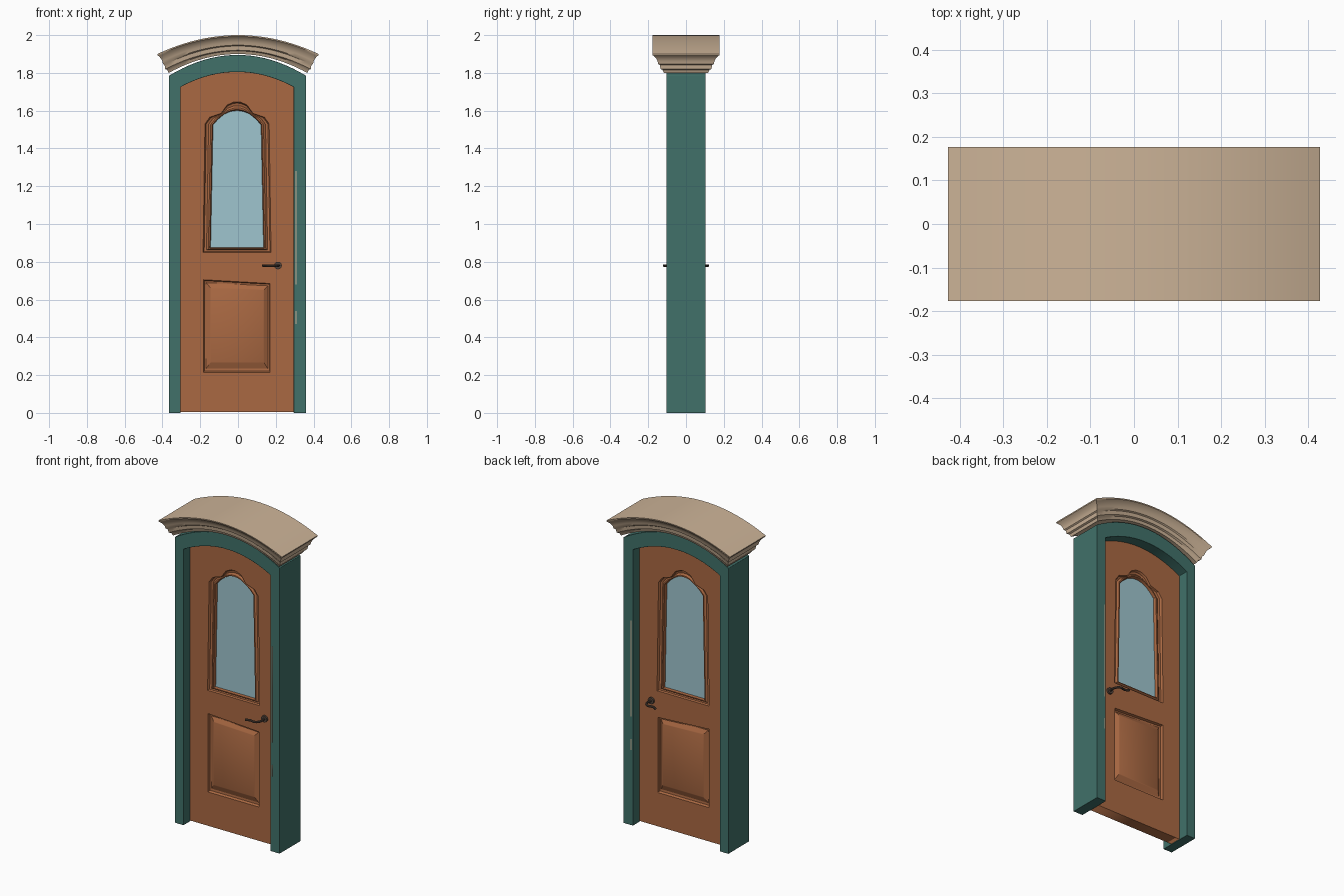
import bpy
import bmesh
import math
from mathutils import Matrix

cube = bpy.data.objects.get("Cube")
if cube:
    bpy.data.objects.remove(cube, do_unlink=True)


def material(name, rgb):
    m = bpy.data.materials.new(name)
    m.use_nodes = True
    m.diffuse_color = (*rgb, 1)
    m.node_tree.nodes["Principled BSDF"].inputs["Base Color"].default_value = (*rgb, 1)
    return m


TEAL = material("teal paint", (0.052, 0.165, 0.143))
WOOD = material("warm wood", (0.40, 0.140, 0.055))
STONE = material("beige stone", (0.61, 0.456, 0.314))
GLASS = material("pale blue glass", (0.345, 0.56, 0.62))
BRONZE = material("dark bronze", (0.09, 0.06, 0.045))


def activate(ob):
    bpy.ops.object.select_all(action='DESELECT')
    ob.select_set(True)
    bpy.context.view_layer.objects.active = ob


def smooth(ob, degrees=30):
    activate(ob)
    bpy.ops.object.shade_smooth_by_angle(angle=math.radians(degrees))


def add_curve(name, dims, mat):
    cu = bpy.data.curves.new(name, 'CURVE')
    cu.dimensions = dims
    cu.materials.append(mat)
    ob = bpy.data.objects.new(name, cu)
    bpy.context.collection.objects.link(ob)
    return ob, cu


def slab(name, outlines, half_depth, mat):
    """Upright plate from (x, z) outlines; inner outlines become holes."""
    ob, cu = add_curve(name, '2D', mat)
    cu.fill_mode = 'BOTH'
    cu.extrude = half_depth
    for pts in outlines:
        sp = cu.splines.new('POLY')
        sp.points.add(len(pts) - 1)
        for p, (x, z) in zip(sp.points, pts):
            p.co = (x, z, 0, 1)
        sp.use_cyclic_u = True
    activate(ob)
    bpy.ops.object.convert(target='MESH')
    ob = bpy.context.object
    ob.data.transform(Matrix.Rotation(math.pi / 2, 4, 'X'))
    bm = bmesh.new()
    bm.from_mesh(ob.data)
    bmesh.ops.remove_doubles(bm, verts=bm.verts, dist=1e-5)
    bmesh.ops.recalc_face_normals(bm, faces=bm.faces)
    bm.to_mesh(ob.data)
    bm.free()
    return ob


def loft(name, rings, mat, tube=False):
    """Skin equal-length rings; close as a tube or cap both ends."""
    bm = bmesh.new()
    vr = [[bm.verts.new(p) for p in r] for r in rings]
    n = len(rings[0])
    pairs = list(zip(vr, vr[1:])) + ([(vr[-1], vr[0])] if tube else [])
    for a, b in pairs:
        for i in range(n):
            j = (i + 1) % n
            bm.faces.new((a[i], a[j], b[j], b[i]))
    if not tube:
        bm.faces.new(vr[0])
        bm.faces.new(vr[-1])
    bmesh.ops.recalc_face_normals(bm, faces=bm.faces)
    me = bpy.data.meshes.new(name)
    bm.to_mesh(me)
    bm.free()
    me.materials.append(mat)
    ob = bpy.data.objects.new(name, me)
    bpy.context.collection.objects.link(ob)
    smooth(ob)
    return ob


def arch(cx, half, spring, rise, n=20):
    us = [-1 + 2 * i / n for i in range(n + 1)]
    return [(cx + u * half, spring + rise * (1 - u * u)) for u in us]


def mirrored(half, cx=-0.005):
    return [(cx + x, z) for x, z in half] + [(cx - x, z) for x, z in half[-2::-1]]


def blend(a, b, t, y):
    return [(p[0] + (q[0] - p[0]) * t, y, p[1] + (q[1] - p[1]) * t) for p, q in zip(a, b)]


# Door frame: jambs and arched head in one outline
outer = arch(-0.0025, 0.3625, 1.785, 0.11)
inner = arch(-0.005, 0.30, 1.725, 0.08)
frame_outline = ([(outer[0][0], 0)] + outer + [(outer[-1][0], 0), (inner[-1][0], 0)]
                 + inner[::-1] + [(inner[0][0], 0)])
frame = slab("door_frame", [frame_outline], 0.103, TEAL)
bev = frame.modifiers.new("soft_edges", 'BEVEL')
bev.width = 0.006
bev.segments = 2
bev.angle_limit = math.radians(40)
smooth(frame)

# Door leaf with openings for the two panels
upper_outer = mirrored([(.18, .85), (.17, 1.53), (.145, 1.565), (.085, 1.585), (.053, 1.63), (.02, 1.645), (0, 1.647)])
window = mirrored([(.14, .875), (.127, 1.525), (.1, 1.555), (.07, 1.58), (.045, 1.592), (.02, 1.599), (0, 1.60)])
lower_outer = [(-.183, .215), (.17, .215), (.17, .685), (-.183, .705)]
lower_field = [(-.143, .27), (.135, .27), (.135, .65), (-.143, .66)]
T = 0.036
leaf = arch(-0.005, 0.304, 1.727, 0.082)
slab("door_leaf", [[(leaf[0][0], .004)] + leaf + [(leaf[-1][0], .004)],
                   upper_outer, lower_outer], T, WOOD)

# Window moulding and lower raised panel, same on both faces
rim = [(1, .012), (.88, .03), (.7, .03), (.45, .021), (.15, .024), (0, T)]
field = [(1, .034), (.9, .032), (.35, .02), (.12, .022), (0, T)]


def both_faces(a, b, steps):
    return ([blend(a, b, t, -y) for t, y in steps]
            + [blend(a, b, t, y) for t, y in reversed(steps)])


loft("window_moulding", both_faces(upper_outer, window, rim), WOOD, tube=True)
loft("lower_panel", both_faces(lower_outer, lower_field, field), WOOD)
loft("window_glass", [blend(window, window, 0, y) for y in (-.013, .013)], GLASS)

# Cornice: moulded rings widening upward and following the arch
profile = [(0, .117), (.016, .124), (.02, .135), (.042, .139), (.047, .147),
           (.062, .151), (.076, .158), (.087, .168), (.093, .176), (.1, .177)]
N = 24
us = [-1 + 2 * i / N for i in range(N + 1)]
bm = bmesh.new()
rows = []
for d, h in profile:
    w = h + 0.25
    rows.append([[bm.verts.new((u * w, s * h, 1.80 + 0.1 * (1 - u * u) + d)) for u in us]
                 for s in (-1, 1)])
for (f0, b0), (f1, b1) in zip(rows, rows[1:]):
    for i in range(N):
        bm.faces.new((f0[i], f0[i + 1], f1[i + 1], f1[i]))
        bm.faces.new((b0[i + 1], b0[i], b1[i], b1[i + 1]))
    for e in (0, -1):
        bm.faces.new((f0[e], b0[e], b1[e], f1[e]))
for front, back in (rows[0], rows[-1]):
    for i in range(N):
        bm.faces.new((front[i], front[i + 1], back[i + 1], back[i]))
bmesh.ops.recalc_face_normals(bm, faces=bm.faces)
me = bpy.data.meshes.new("cornice")
bm.to_mesh(me)
bm.free()
me.materials.append(STONE)
cornice = bpy.data.objects.new("cornice", me)
bpy.context.collection.objects.link(cornice)
smooth(cornice, 35)

# Lever handle and round rose on each face
for side, label in ((-1, "front"), (1, "back")):
    bpy.ops.mesh.primitive_cylinder_add(vertices=24, radius=0.02, depth=0.012,
                                        location=(.212, side * (T + .005), .78),
                                        rotation=(math.pi / 2, 0, 0))
    rose = bpy.context.object
    rose.name = label + "_handle_rose"
    rose.data.materials.append(BRONZE)
    smooth(rose)
    lever, cu = add_curve(label + "_handle_lever", '3D', BRONZE)
    cu.bevel_depth = 0.007
    cu.bevel_resolution = 3
    cu.use_fill_caps = True
    sp = cu.splines.new('BEZIER')
    path = [(.212, T), (.212, .085), (.19, .108), (.155, .104), (.13, .117)]
    sp.bezier_points.add(len(path) - 1)
    for p, (x, y) in zip(sp.bezier_points, path):
        p.co = (x, side * y, .78)
        p.handle_left_type = p.handle_right_type = 'AUTO'
    activate(lever)
    bpy.ops.object.convert(target='MESH')
    smooth(bpy.context.object)

# Thin pale strips on the latch-side jamb
for i, (z0, z1) in enumerate(((.68, 1.28), (.47, .54))):
    strip = [(.304, z0), (.309, z0), (.309, z1), (.304, z1)]
    slab("latch_strip_%d" % (i + 1), [strip], 0.1045, STONE)
